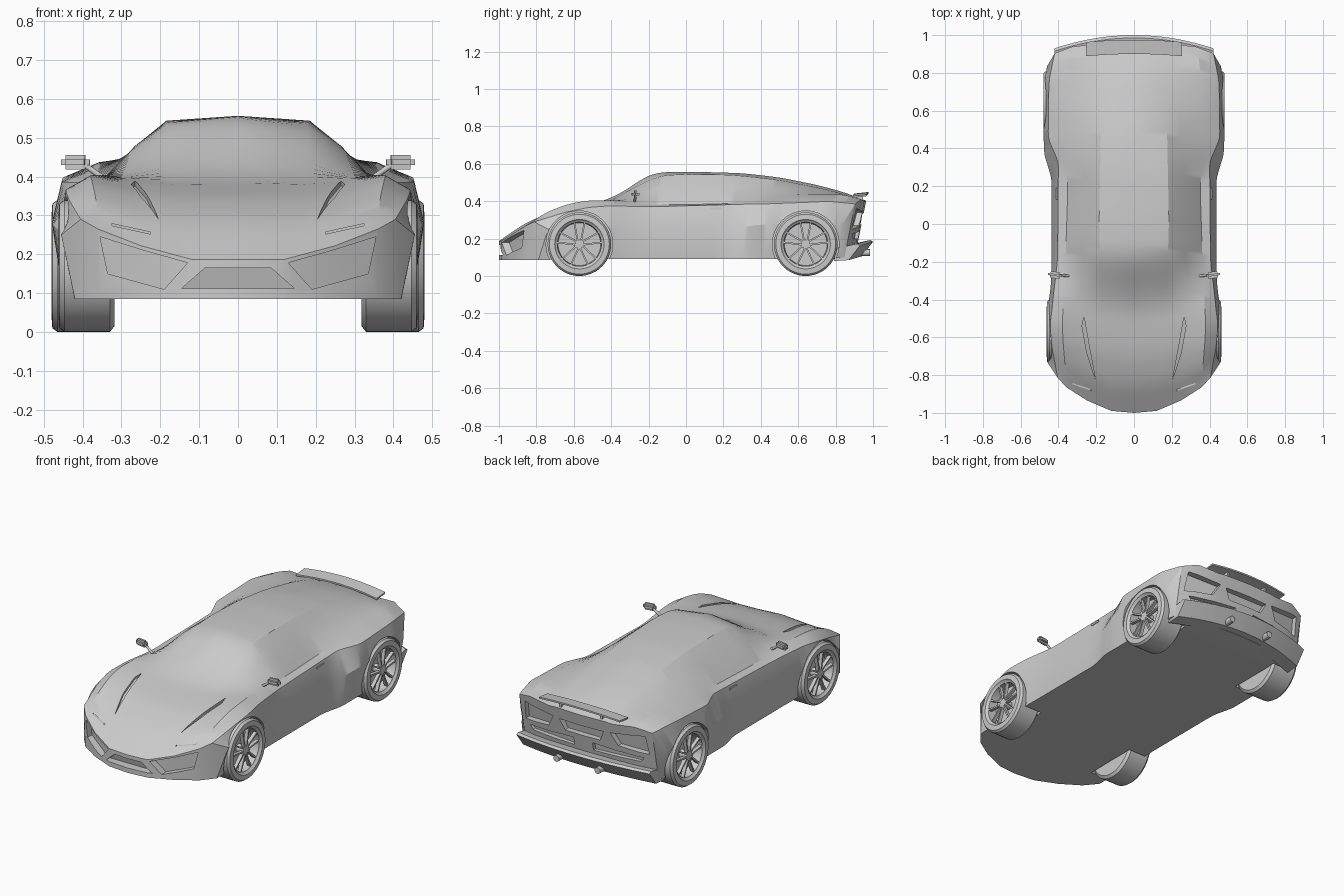
import bpy, bmesh, math
from mathutils import Vector, Matrix
from mathutils.bvhtree import BVHTree

if "Cube" in bpy.data.objects:
    bpy.data.objects.remove(bpy.data.objects["Cube"])

paint = bpy.data.materials.new("light_grey")
paint.use_nodes = True
GREY = (0.6, 0.6, 0.6, 1)
paint.diffuse_color = GREY
paint.node_tree.nodes["Principled BSDF"].inputs["Base Color"].default_value = GREY


def make(name, bm, smooth=True):
    bmesh.ops.recalc_face_normals(bm, faces=bm.faces)
    mesh = bpy.data.meshes.new(name)
    bm.to_mesh(mesh)
    bm.free()
    ob = bpy.data.objects.new(name, mesh)
    bpy.context.collection.objects.link(ob)
    mesh.materials.append(paint)
    if smooth:
        shade(ob)
    return ob


def shade(ob):
    bpy.ops.object.select_all(action='DESELECT')
    ob.select_set(True)
    bpy.context.view_layer.objects.active = ob
    bpy.ops.object.shade_smooth_by_angle(angle=math.radians(28))


def lerp(keys, t):
    """Straight interpolation through (t, value...) keys."""
    if t <= keys[0][0]:
        return keys[0][1:]
    for a, b in zip(keys, keys[1:]):
        if t <= b[0]:
            f = (t - a[0]) / (b[0] - a[0])
            return tuple(p + (q - p) * f for p, q in zip(a[1:], b[1:]))
    return keys[-1][1:]


def curve(keys, t):
    """Slightly rounded interpolation, an average over a short window."""
    w = min(.05, t + 1, REAR - t)
    samples = [lerp(keys, t + w * k) for k in (-1, -.5, 0, .5, 1)]
    return [sum(c) / len(samples) for c in zip(*samples)]


# Lengthwise rails of the body as (station, x, z), from sill to centre line
REAR = .965
sill = [(-1, .42, .085), (-.6, .425, .09), (-.3, .42, .09), (.2, .42, .09),
        (.26, .45, .09), (.8, .45, .09), (REAR, .42, .1)]
side = [(-1, .455, .25), (-.75, .463, .27), (-.5, .463, .27), (-.3, .437, .25),
        (.28, .437, .25), (.33, .474, .27), (.5, .48, .28), (.8, .48, .28), (REAR, .46, .27)]
haunch = [(-1, .405, .29), (-.8, .435, .34), (-.6, .445, .365), (-.4, .43, .375),
          (-.2, .405, .37), (.36, .4, .385), (.42, .455, .385), (.8, .45, .4), (REAR, .42, .385)]
crest = [(-1, .36, .265), (-.85, .365, .34), (-.7, .375, .385), (-.55, .38, .404), (-.35, .37, .405),
         (-.2, .363, .38), (.2, .35, .385), (.4, .37, .41), (.6, .36, .437), (.85, .35, .438), (REAR, .33, .41)]
pillar = [(-1, .25, .222), (-.85, .26, .305), (-.7, .27, .355), (-.5, .28, .39), (-.34, .29, .405),
          (-.12, .265, .48), (.1, .26, .482), (.35, .26, .475), (.6, .245, .455), (.85, .23, .425), (REAR, .2, .398)]
roof = [(-1, .12, .187), (-.85, .14, .285), (-.7, .15, .345), (-.55, .16, .378), (-.44, .17, .388),
        (-.15, .18, .535), (0, .185, .545), (.25, .18, .54), (.5, .175, .513), (.75, .17, .463), (REAR, .16, .402)]
spine = [(-1, 0, .187), (-.85, 0, .29), (-.7, 0, .345), (-.5, 0, .38), (-.35, 0, .44),
         (-.22, 0, .53), (-.15, 0, .555), (.05, 0, .557), (.3, 0, .55), (.5, 0, .527),
         (.7, 0, .487), (.85, 0, .445), (REAR, 0, .402)]
nose_bow = [(0, 0), (.17, .015), (.38, .15), (.46, .27)]
tail_bow = [(0, 0), (.22, .01), (.35, .03), (.43, .06), (.48, .13)]


def bowed(x, s, z):
    """Round the nose and tail in plan and lean the tail forward."""
    nose = max(0, (-.45 - s) / .55)
    tail = max(0, (s - .7) / (REAR - .7))
    lean = .2 * (.41 - z)
    return Vector((x, s + nose * lerp(nose_bow, abs(x))[0]
                   - tail * (lerp(tail_bow, abs(x))[0] + lean), z))


# Body shell
bm = bmesh.new()
uppers = [sill, side, haunch, crest, pillar, roof, spine]
STATIONS = 78
rings = []
for i in range(STATIONS + 1):
    s = -1 + (1 + REAR) * i / STATIONS
    half = [curve(r, s) for r in uppers]
    floor = [(x, half[0][1]) for x, z in half[3:]]
    loop = half + floor[::-1]
    loop += [(-x, z) for x, z in reversed(loop[:-1]) if x > 0]
    # loop starts at the left sill, crosses the top, and is closed along the floor
    left = [(x, z) for x, z in half]
    right = [(-x, z) for x, z in reversed(half[:-1])]
    under = [(-x, z) for x, z in floor[:-1]] + [(x, z) for x, z in reversed(floor)]
    rings.append([bm.verts.new(bowed(x, s, z)) for x, z in left + right + under])
count = len(rings[0])
for a, b in zip(rings, rings[1:]):
    for j in range(count):
        k = (j + 1) % count
        bm.faces.new((a[j], a[k], b[k], b[j]))
last = 2 * len(uppers) - 2
for ring in (rings[0], rings[-1]):
    top, under = ring[:last + 1], ring[last + 1:][::-1]
    bm.faces.new(top[:4] + [under[0]])
    bm.faces.new(top[-4:] + [under[-1]])
    for j in range(len(under) - 1):
        bm.faces.new((top[j + 3], top[j + 4], under[j + 1], under[j]))
bmesh.ops.triangulate(bm, faces=[f for f in bm.faces if len(f.verts) > 4])
body = make("body_shell", bm, False)
surface = BVHTree.FromPolygons([v.co for v in body.data.vertices],
                               [p.vertices for p in body.data.polygons])
cutters = []


def cut(ob):
    ob.hide_render = True
    mod = body.modifiers.new("cut", 'BOOLEAN')
    mod.object = ob
    mod.solver = 'EXACT'
    cutters.append(ob)


def recess(name, pts, axis, depth, mirror=True):
    """Sink an outline, projected along axis, into the body surface."""
    for sign in ((1, -1) if mirror else (1,)):
        b = bmesh.new()
        outer, inner = [], []
        for u, v in pts:
            start = Vector((u * sign, v, 2)) if axis.z else Vector((u * sign, -2 * axis.y, v))
            hit = surface.ray_cast(start, axis)[0]
            if hit is None:
                hit = start + axis * 1.1
            outer.append(b.verts.new(hit - axis * .08))
            inner.append(b.verts.new(hit + axis * depth))
        b.faces.new(outer)
        b.faces.new(inner[::-1])
        for j in range(len(pts)):
            k = (j + 1) % len(pts)
            b.faces.new((outer[j], inner[j], inner[k], outer[k]))
        bmesh.ops.triangulate(b, faces=[f for f in b.faces if len(f.verts) > 4])
        cut(make(name + "_cutter", b, False))


BACK, FRONT, DOWN = Vector((0, 1, 0)), Vector((0, -1, 0)), Vector((0, 0, -1))
recess("side_intake", [(.13, .178), (.25, .212), (.355, .245), (.335, .15), (.19, .11)], BACK, .04)
recess("centre_intake", [(-.085, .165), (.085, .165), (.145, .112), (-.145, .112)], BACK, .03, False)
recess("headlight_slit", [(.225, .252), (.325, .274), (.325, .279), (.225, .257)], BACK, .012)
recess("hood_vent", [(.265, -.49), (.275, -.54), (.25, -.68), (.205, -.82), (.235, -.66)], DOWN, .012)
recess("tail_light", [(.18, .34), (.38, .36), (.39, .25), (.22, .27)], FRONT, .03)
recess("tail_grille", [(-.14, .335), (.14, .335), (.11, .275), (-.11, .275)], FRONT, .03, False)
recess("rear_vent", [(.06, .245), (.36, .225), (.34, .2), (.06, .2)], FRONT, .02)


def box(b, centre, size, turn=Matrix()):
    m = Matrix.Translation(centre) @ turn @ Matrix.Diagonal((*size, 1))
    bmesh.ops.create_cube(b, size=1, matrix=m)


def rod(b, p, q, r, sides=12):
    p, q = Vector(p), Vector(q)
    turn = (q - p).to_track_quat('Z', 'Y').to_matrix().to_4x4()
    bmesh.ops.create_cone(b, cap_ends=True, segments=sides, radius1=r, radius2=r,
                          depth=(q - p).length, matrix=Matrix.Translation((p + q) / 2) @ turn)


# Wheels with paired spokes, and the arches they sit in
R = .17
for sign, where in ((1, "left"), (-1, "right")):
    for end, y, out in (("front", -.57, .462), ("rear", .64, .48)):
        b = bmesh.new()
        rod(b, (sign * .312, y, R), (sign * .6, y, R), .178, 48)
        cut(make("arch_cutter", b, False))
        profile = [(0, .318), (.155, .318), (R, .33), (R, out - .015), (.16, out - .002), (.132, out),
                   (.126, out - .008), (.118, out - .012), (.114, out - .06), (0, out - .06)]
        b = bmesh.new()
        vs = [b.verts.new((sign * x, y, R + r)) for r, x in profile]
        es = [b.edges.new(p) for p in zip(vs, vs[1:])]
        bmesh.ops.spin(b, geom=vs + es, cent=(0, y, R), axis=(1, 0, 0),
                       angle=math.tau, steps=48, use_merge=True)
        bmesh.ops.remove_doubles(b, verts=b.verts, dist=.0001)
        make(end + "_wheel_" + where, b)
        b = bmesh.new()
        rod(b, (sign * (out - .06), y, R), (sign * (out - .012), y, R), .024, 20)
        for n in range(5):
            turn = Matrix.Rotation(math.tau * n / 5, 4, 'X')
            for lean in (-1, 1):
                p = turn @ Vector((0, lean * .008, .015))
                q = turn @ Vector((0, lean * .028, .117))
                tilt = Matrix.Rotation(math.tau * n / 5 - lean * .19, 4, 'X')
                box(b, (p + q) / 2 + Vector((sign * (out - .022), y, R)), (.02, .009, .106), tilt)
        make(end + "_spokes_" + where, b)

    # Wing mirror, door handle and exhaust
    b = bmesh.new()
    rod(b, (sign * .345, -.275, .395), (sign * .395, -.27, .43), .007)
    make("mirror_arm_" + where, b)
    b = bmesh.new()
    box(b, (sign * .418, -.27, .437), (.074, .035, .038), Matrix.Rotation(sign * .15, 4, 'Z'))
    bmesh.ops.bevel(b, geom=b.edges[:], offset=.012, segments=2, affect='EDGES')
    make("mirror_head_" + where, b)
    b = bmesh.new()
    box(b, (sign * .405, .16, .36), (.014, .06, .01))
    make("door_handle_" + where, b)
    b = bmesh.new()
    rod(b, (sign * .13, .88, .125), (sign * .13, .985, .125), .018, 20)
    make("exhaust_" + where, b)
    b = bmesh.new()
    box(b, (sign * .13, .93, .415), (.012, .035, .04))
    make("spoiler_strut_" + where, b)


def sweep(name, profile, width, drop, bow):
    """Sweep a (y, z) outline across the car along a bowed line."""
    b = bmesh.new()
    rows = []
    for n in range(25):
        x = width * (n / 12 - 1)
        f = (x / width) ** 2
        rows.append([b.verts.new((x, y - bow * f, z - drop * f)) for y, z in profile])
    for p, q in zip(rows, rows[1:]):
        for j in range(len(profile)):
            k = (j + 1) % len(profile)
            b.faces.new((p[j], p[k], q[k], q[j]))
    b.faces.new(rows[0])
    b.faces.new(rows[-1])
    make(name, b)


sweep("spoiler", [(.9, .432), (.975, .44), (.975, .449), (.9, .441)], .255, .014, .012)
sweep("rear_diffuser", [(.86, .1), (.94, .105), (1, .183), (.985, .192), (.88, .17)], .42, .02, .07)

# Apply the cuts, then drop the cutters
bpy.context.view_layer.update()
cutmesh = bpy.data.meshes.new_from_object(body.evaluated_get(bpy.context.evaluated_depsgraph_get()))
body.modifiers.clear()
body.data = cutmesh
for ob in cutters:
    bpy.data.objects.remove(ob)
shade(body)
